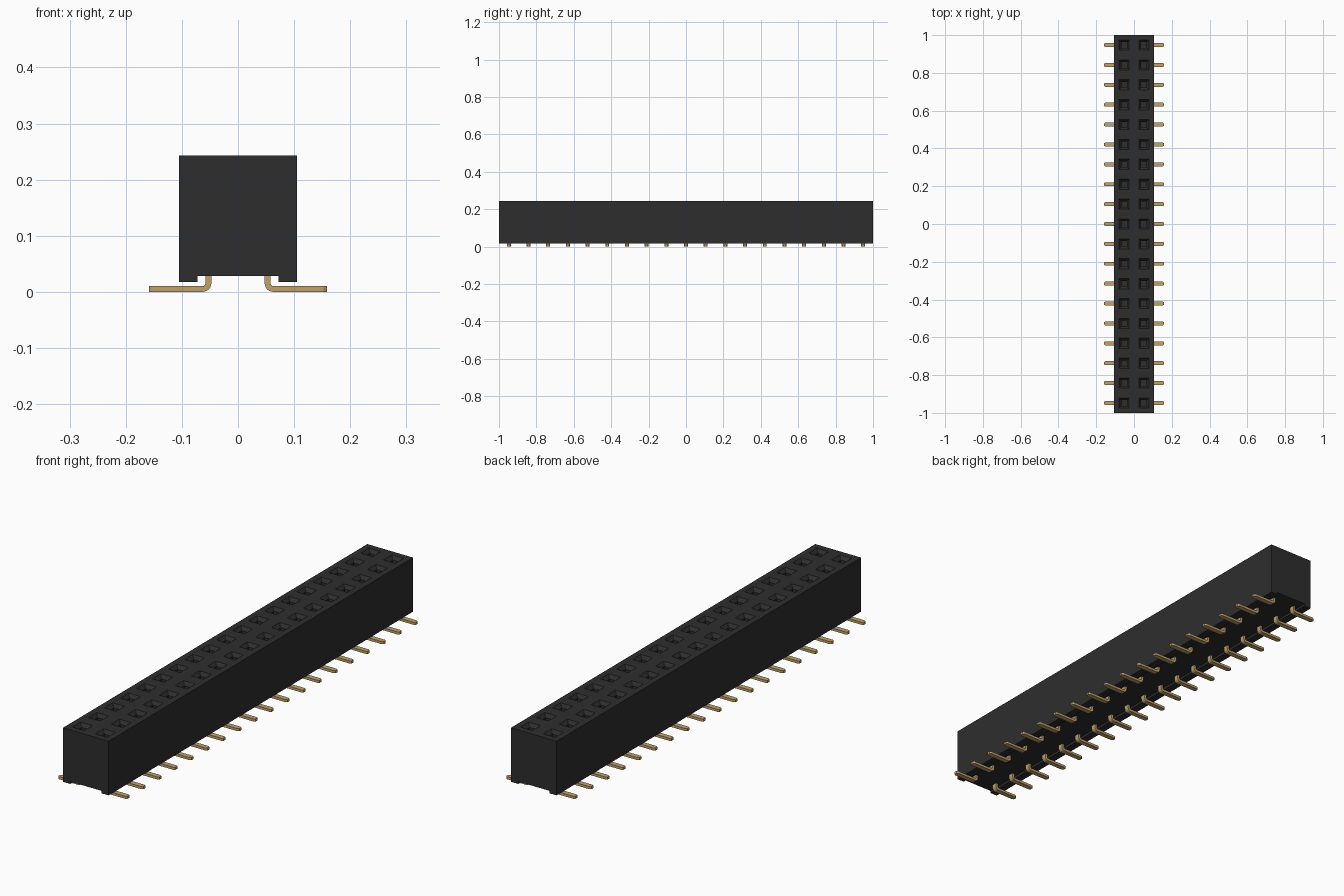
import bpy, bmesh, math

cube = bpy.data.objects.get("Cube")
if cube:
    bpy.data.objects.remove(cube, do_unlink=True)

COUNT = 19
PITCH = 2.0 / COUNT
ROW_X = 0.0525


def material(name, rgb):
    m = bpy.data.materials.new(name)
    m.use_nodes = True
    m.diffuse_color = (*rgb, 1)
    m.node_tree.nodes["Principled BSDF"].inputs["Base Color"].default_value = (*rgb, 1)
    return m


black = material("black plastic", (0.027, 0.027, 0.027))
gold = material("gold metal", (0.53, 0.36, 0.145))


def make_object(name, bm, mat):
    bmesh.ops.recalc_face_normals(bm, faces=bm.faces)
    me = bpy.data.meshes.new(name)
    bm.to_mesh(me)
    bm.free()
    me.materials.append(mat)
    ob = bpy.data.objects.new(name, me)
    bpy.context.collection.objects.link(ob)
    return ob


def loft(bm, rings):
    """Join equal rings of points with quads and cap both ends."""
    rows = [[bm.verts.new(p) for p in ring] for ring in rings]
    n = len(rows[0])
    for a, b in zip(rows, rows[1:]):
        for i in range(n):
            j = (i + 1) % n
            bm.faces.new((a[i], a[j], b[j], b[i]))
    bm.faces.new(rows[0])
    bm.faces.new(rows[-1][::-1])


# Housing: channelled cross-section, one segment per contact position
profile = [(-0.105, 0.243), (0, 0.243), (0.105, 0.243), (0.105, 0.018),
           (0.072, 0.018), (0.072, 0.028), (-0.072, 0.028), (-0.072, 0.018), (-0.105, 0.018)]
bm = bmesh.new()
loft(bm, [[(x, -1 + k * PITCH, z) for x, z in profile] for k in range(COUNT + 1)])
bmesh.ops.recalc_face_normals(bm, faces=bm.faces)
# Sockets: inset opening, sloped lead-in, straight shaft
cells = [f for f in bm.faces if f.normal.z > 0.9 and f.calc_center_median().z > 0.24]
bmesh.ops.inset_individual(bm, faces=cells, thickness=0.0255, use_even_offset=True)
bmesh.ops.inset_individual(bm, faces=cells, thickness=0.012, depth=-0.014, use_even_offset=True)
bmesh.ops.inset_individual(bm, faces=cells, thickness=0.0002, depth=-0.12, use_even_offset=True)
make_object("housing", bm, black)

# Gull-wing leg outline, as (x, z, half width), from the housing to the foot tip
T, R = 0.0105, 0.0155
inner_x = 0.0475
cx, cz = inner_x + R, R
outer = [(inner_x, 0.06)]
inner = [(inner_x + T, 0.06)]
for k in range(7):
    a = math.pi + k * math.pi / 12
    outer.append((cx + R * math.cos(a), cz + R * math.sin(a)))
    inner.append((cx + (R - T) * math.cos(a), cz + (R - T) * math.sin(a)))
for x in (0.152, 0.159):
    outer.append((x, 0))
    inner.append((x, T))

legs = {"left": bmesh.new(), "right": bmesh.new()}
springs = {"left": bmesh.new(), "right": bmesh.new()}
for side, s in (("left", 1), ("right", -1)):
    for k in range(COUNT):
        y = -1 + (k + 0.5) * PITCH
        rings = []
        for i, ((ox, oz), (ix, iz)) in enumerate(zip(outer, inner)):
            w = 0.006 if i == len(outer) - 1 else 0.0105
            rings.append([(s * ox, y - w, oz), (s * ix, y - w, iz),
                          (s * ix, y + w, iz), (s * ox, y + w, oz)])
        loft(legs[side], rings)
        # Pair of contact blades inside the socket
        for d in (-1, 1):
            yc = y + d * 0.005
            loft(springs[side], [[(s * ROW_X + a * 0.006, yc + b * 0.0025, z)
                                  for a, b in ((-1, -1), (1, -1), (1, 1), (-1, 1))]
                                 for z in (0.105, 0.185)])
    make_object(side + "_legs", legs[side], gold)
    make_object(side + "_socket_contacts", springs[side], gold)
